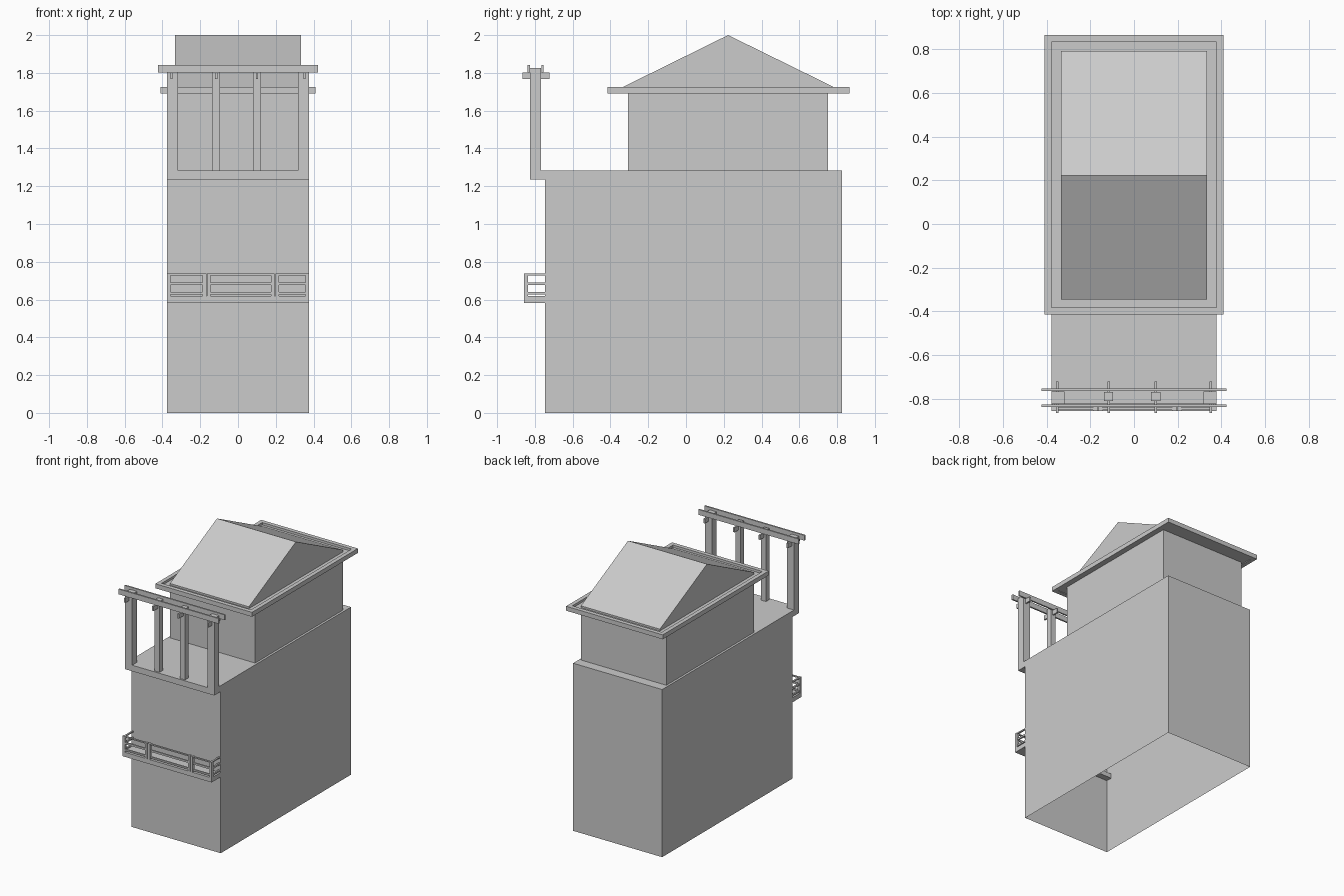
import bpy, bmesh

if "Cube" in bpy.data.objects:
    bpy.data.objects.remove(bpy.data.objects["Cube"])


def add_boxes(bm, boxes):
    for x0, x1, y0, y1, z0, z1 in boxes:
        vs = bmesh.ops.create_cube(bm, size=1)["verts"]
        for v in vs:
            v.co.x = x1 if v.co.x > 0 else x0
            v.co.y = y1 if v.co.y > 0 else y0
            v.co.z = z1 if v.co.z > 0 else z0


def finish(bm, name):
    me = bpy.data.meshes.new(name)
    bm.to_mesh(me)
    bm.free()
    ob = bpy.data.objects.new(name, me)
    bpy.context.collection.objects.link(ob)
    return ob


def boxes(name, items, open_bottom=False):
    bm = bmesh.new()
    add_boxes(bm, items)
    if open_bottom:
        bm.normal_update()
        down = [f for f in bm.faces if f.normal.z < -0.9]
        bmesh.ops.delete(bm, geom=down, context='FACES')
    return finish(bm, name)


W = 0.377

# Main building shell, open underneath, and the set-back upper storey
boxes("main_walls", [(-W, W, -0.747, 0.826, 0, 1.282)], open_bottom=True)
boxes("upper_storey", [(-0.36, 0.36, -0.307, 0.752, 1.282, 1.70)])

# Eaves: raised rim around a thin soffit
x, xi, y0, y1, z0, z1 = 0.409, 0.378, -0.415, 0.865, 1.69, 1.724
boxes("eaves_rim", [(-x, x, y0, y0 + 0.032, z0, z1),
                    (-x, x, y1 - 0.032, y1, z0, z1),
                    (-x, -xi, y0 + 0.032, y1 - 0.032, z0, z1),
                    (xi, x, y0 + 0.032, y1 - 0.032, z0, z1)])
boxes("eaves_soffit", [(-xi, xi, y0 + 0.032, y1 - 0.032, 1.695, 1.706)])

# Gabled roof: triangular profile extruded along x
bm = bmesh.new()
profile = [(-0.345, 1.706), (0.793, 1.706), (0.793, 1.72), (0.223, 2.0), (-0.345, 1.72)]
face = bm.faces.new([bm.verts.new((-0.334, y, z)) for y, z in profile])
ext = bmesh.ops.extrude_face_region(bm, geom=[face])["geom"]
bmesh.ops.translate(bm, vec=(0.668, 0, 0),
                    verts=[g for g in ext if isinstance(g, bmesh.types.BMVert)])
bmesh.ops.recalc_face_normals(bm, faces=bm.faces)
finish(bm, "gable_roof")

# Pergola: sill, posts, cross pieces and two long beams
boxes("pergola_sill", [(-W, W, -0.825, -0.745, 1.236, 1.282)])
boxes("pergola_outer_posts", [(-W, -0.318, -0.825, -0.767, 1.282, 1.825),
                              (0.318, W, -0.825, -0.767, 1.282, 1.825)])
boxes("pergola_inner_posts", [(c - 0.021, c + 0.021, -0.812, -0.769, 1.282, 1.825)
                              for c in (-0.117, 0.1)])
boxes("pergola_cross_pieces", [(c - 0.006, c + 0.006, -0.865, -0.722, 1.767, 1.802)
                               for c in (-0.352, -0.115, 0.1, 0.352)])
boxes("pergola_beams", [(-0.424, 0.424, c - 0.006, c + 0.006, 1.802, 1.842)
                        for c in (-0.833, -0.76)])

# Balcony: slab running slightly into the wall
boxes("balcony_slab", [(-W, W, -0.857, -0.70, 0.583, 0.618)])

# Balcony posts: corners plus paired posts where panels meet
posts = [(-W, -0.358), (0.358, W)]
for c in (-0.166, 0.196):
    posts += [(c - 0.021, c - 0.002), (c + 0.002, c + 0.021)]
boxes("balcony_posts", [(a, b, -0.857, -0.837, 0.618, 0.738) for a, b in posts])

# Balcony rails along the front and both sides
rails = []
for za, zb in ((0.627, 0.639), (0.677, 0.691), (0.728, 0.737)):
    for a, b in ((-0.358, -0.187), (-0.145, 0.175), (0.217, 0.358)):
        rails.append((a, b, -0.853, -0.841, za, zb))
    for s in (-1, 1):
        xs = sorted((s * 0.362, s * 0.374))
        rails.append((xs[0], xs[1], -0.837, -0.745, za, zb))
boxes("balcony_rails", rails)
